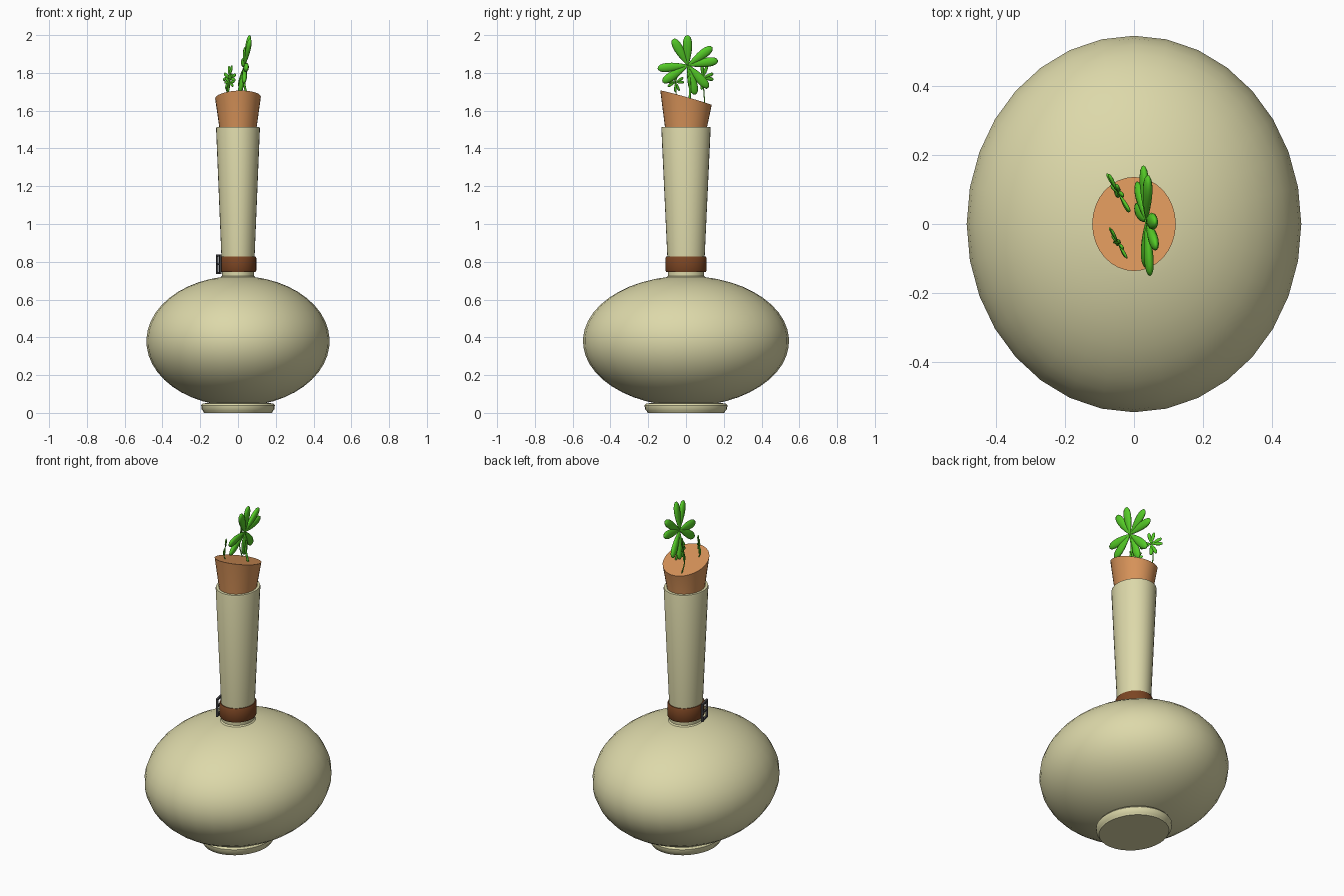
import bpy, bmesh, math
from mathutils import Vector, Matrix

old = bpy.data.objects.get("Cube")
if old:
    bpy.data.objects.remove(old, do_unlink=True)

OVAL = 1.125   # everything turned is a little deeper than wide
SEGMENTS = 32


def material(name, r, g, b):
    m = bpy.data.materials.new(name)
    m.use_nodes = True
    m.diffuse_color = (r, g, b, 1)
    m.node_tree.nodes["Principled BSDF"].inputs["Base Color"].default_value = (r, g, b, 1)
    return m


cream = material("cream glaze", 0.72, 0.69, 0.40)
cork_brown = material("cork", 0.68, 0.29, 0.10)
leather = material("brown leather", 0.20, 0.06, 0.017)
iron = material("dark iron", 0.06, 0.06, 0.065)
green = material("clover green", 0.09, 0.60, 0.02)


def finish(bm, name, mat, angle=40):
    bmesh.ops.recalc_face_normals(bm, faces=bm.faces)
    mesh = bpy.data.meshes.new(name)
    bm.to_mesh(mesh)
    bm.free()
    mesh.materials.append(mat)
    obj = bpy.data.objects.new(name, mesh)
    bpy.context.collection.objects.link(obj)
    bpy.ops.object.select_all(action='DESELECT')
    obj.select_set(True)
    bpy.context.view_layer.objects.active = obj
    bpy.ops.object.shade_smooth_by_angle(angle=math.radians(angle))
    return obj


def turned(name, profile, mat, closed=False, slope=None):
    """Oval lathe from (radius, height) pairs; slope tilts the last ring."""
    bm = bmesh.new()
    rings = []
    for k, (r, z) in enumerate(profile):
        ring = []
        for i in range(SEGMENTS):
            a = math.tau * i / SEGMENTS
            x, y = r * math.cos(a), r * OVAL * math.sin(a)
            tilt = slope[0] * x + slope[1] * y if slope and k == len(profile) - 1 else 0
            ring.append(bm.verts.new((x, y, z + tilt)))
        rings.append(ring)
    pairs = list(zip(rings, rings[1:]))
    if closed:
        pairs.append((rings[-1], rings[0]))
    for low, high in pairs:
        for i in range(SEGMENTS):
            j = (i + 1) % SEGMENTS
            bm.faces.new((low[i], low[j], high[j], high[i]))
    if not closed:
        bm.faces.new(rings[0][::-1])
        bm.faces.new(rings[-1])
    return finish(bm, name, mat)


# Flask: foot, round belly, long flaring neck with an open mouth
turned("foot", [(0.18, 0), (0.185, 0.01), (0.193, 0.02), (0.195, 0.04),
                (0.188, 0.05), (0.12, 0.055)], cream)
belly = [(0.485 * math.cos(t), 0.38 + 0.345 * math.sin(t))
         for t in (math.radians(-75 + 155 * i / 20) for i in range(21))]
turned("belly", belly, cream)
turned("neck", [(0.098, 0.712), (0.085, 0.725), (0.086, 0.76), (0.088, 0.83),
                (0.116, 1.505), (0.114, 1.513), (0.100, 1.513), (0.096, 1.44)], cream)

# Cork with a slanted top
turned("cork", [(0.095, 1.44), (0.099, 1.513), (0.121, 1.668)], cork_brown,
       slope=(0.04, -0.28))

# Strap round the neck
turned("strap", [(0.084, 0.748), (0.093, 0.746), (0.097, 0.754), (0.097, 0.82),
                 (0.093, 0.828), (0.084, 0.828)], leather, closed=True)

# Buckle: four bars and a prong
bm = bmesh.new()
place = Matrix.Translation((-0.101, -0.03, 0.787)) @ Matrix.Rotation(math.radians(14), 4, 'Z')
bars = [((0, s * 0.034, 0), (0.011, 0.011, 0.105)) for s in (-1, 1)]
bars += [((0, 0, s * 0.047), (0.011, 0.07, 0.011)) for s in (-1, 1)]
bars.append(((-0.003, 0, 0), (0.009, 0.07, 0.009)))
for centre, size in bars:
    bmesh.ops.create_cube(bm, size=1, matrix=place @ Matrix.Translation(centre)
                          @ Matrix.Diagonal((*size, 1)))
finish(bm, "buckle", iron, 30)


def clover(name, centre, across, up, length, angles, root):
    """Four heart-shaped leaves of two plump lobes each, on a bent stem."""
    centre, across, up = Vector(centre), Vector(across).normalized(), Vector(up).normalized()
    normal = across.cross(up).normalized()
    bm = bmesh.new()
    for angle in angles:
        for side in (-1, 1):
            a = math.radians(angle + side * 14)
            along = across * math.cos(a) + up * math.sin(a)
            wide = normal.cross(along)
            lobe = bmesh.ops.create_uvsphere(bm, u_segments=12, v_segments=10, radius=1)
            for v in lobe["verts"]:
                t = (v.co.z + 1) / 2
                swell = 0.4 + 0.75 * t
                v.co = (centre + along * (t * length)
                        + wide * (v.co.x * swell * length * 0.18)
                        + normal * (v.co.y * swell * length * 0.10))
    finish(bm, name + "_leaves", green, 60)

    # Stem as a round curve
    root = Vector(root)
    curve = bpy.data.curves.new(name + "_stem", 'CURVE')
    curve.dimensions = '3D'
    curve.bevel_depth = 0.03 * length + 0.001
    curve.bevel_resolution = 2
    curve.use_fill_caps = True
    line = curve.splines.new('BEZIER')
    line.bezier_points.add(2)
    bend = (root + centre) / 2 - normal * 0.012 + across * 0.006
    for p, co in zip(line.bezier_points, (root, bend, centre)):
        p.co = co
        p.handle_left_type = p.handle_right_type = 'AUTO'
    curve.materials.append(green)
    stem = bpy.data.objects.new(name + "_stem", curve)
    bpy.context.collection.objects.link(stem)


# One large clover and two small ones growing from the cork
clover("large_clover", (0.036, 0.01, 1.84), (-0.08, 1, 0), (0.16, 0, 1), 0.162,
       (105, 23, -62, 200), (0.055, 0.02, 1.65))
clover("back_clover", (-0.045, 0.09, 1.775), (-0.5, 0.87, 0), (0.12, 0.05, 1), 0.066,
       (85, 5, -80, 180), (-0.04, 0.10, 1.63))
clover("front_clover", (-0.046, -0.055, 1.75), (-0.5, 0.87, 0), (0.1, 0.05, 1), 0.052,
       (100, 15, -75, 190), (-0.045, -0.05, 1.67))
